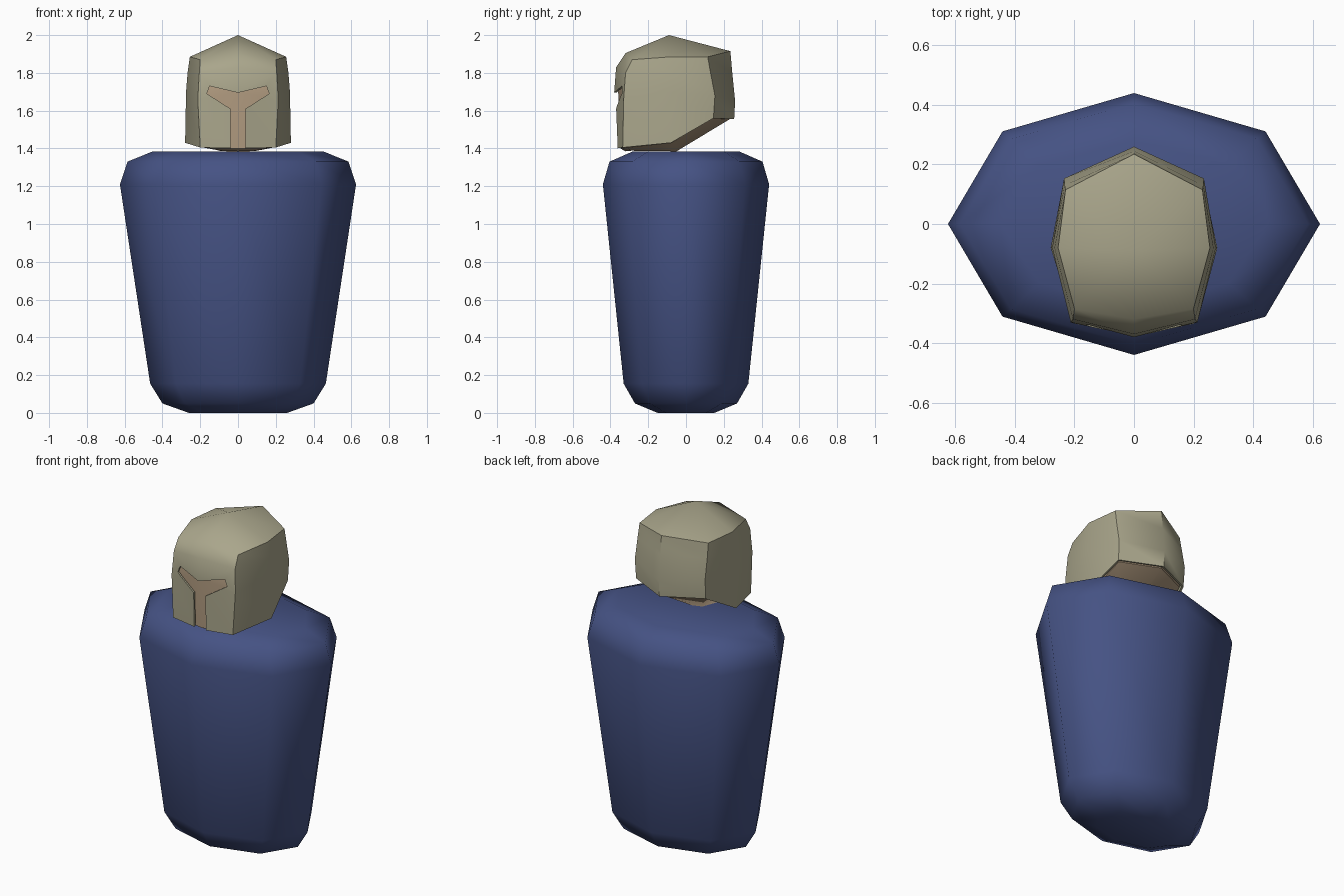
import bpy, bmesh, math

if "Cube" in bpy.data.objects:
    bpy.data.objects.remove(bpy.data.objects["Cube"])


def material(name, col):
    m = bpy.data.materials.new(name)
    m.diffuse_color = (*col, 1)
    m.use_nodes = True
    m.node_tree.nodes["Principled BSDF"].inputs["Base Color"].default_value = m.diffuse_color
    return m


def make_object(name, bm, mat=None):
    bmesh.ops.recalc_face_normals(bm, faces=bm.faces)
    me = bpy.data.meshes.new(name)
    bm.to_mesh(me)
    bm.free()
    ob = bpy.data.objects.new(name, me)
    bpy.context.collection.objects.link(ob)
    if mat:
        me.materials.append(mat)
    return ob


def smooth(ob, angle):
    bpy.ops.object.select_all(action='DESELECT')
    ob.select_set(True)
    bpy.context.view_layer.objects.active = ob
    bpy.ops.object.shade_smooth_by_angle(angle=math.radians(angle))


def loft(rings, apex=None, cap_bottom=True, cap_top=True):
    """Skin closed rings listed from top to bottom."""
    bm = bmesh.new()
    rows = [[bm.verts.new(p) for p in r] for r in rings]
    n = len(rows[0])
    for a, b in zip(rows, rows[1:]):
        for i in range(n):
            j = (i + 1) % n
            bm.faces.new((a[i], a[j], b[j], b[i]))
    if apex:
        v = bm.verts.new(apex)
        for i in range(n):
            bm.faces.new((v, rows[0][(i + 1) % n], rows[0][i]))
    elif cap_top:
        bm.faces.new(rows[0])
    if cap_bottom:
        bm.faces.new(rows[-1])
    return bm


def mirrored(half):
    """Half ring (front to back, x >= 0) to a full ring."""
    return half + [(-x, y, z) for x, y, z in reversed(half[1:-1])]


blue = material("blue_cloth", (0.06, 0.085, 0.23))
khaki = material("khaki_metal", (0.40, 0.38, 0.26))
tan = material("tan_skin", (0.43, 0.32, 0.21))

# Body: tapered eight-sided torso, (x radius, y radius, z)
profile = [(.45, .28, 1.385), (.585, .405, 1.33), (.625, .44, 1.21),
           (.465, .33, .155), (.40, .27, .05), (.26, .15, 0)]
rings = [[(rx * math.cos(k * math.pi / 4), ry * math.sin(k * math.pi / 4), z)
          for k in range(8)] for rx, ry, z in profile]
body = make_object("body", loft(rings), blue)
smooth(body, 65)

# Helmet: half rings running from front centre to back centre
rows = [
    [(0, -.32, 1.905), (.20, -.285, 1.87), (.255, -.08, 1.885), (.23, .115, 1.885), (0, .235, 1.915)],
    [(0, -.37, 1.83), (.205, -.32, 1.80), (.267, -.08, 1.80), (.233, .13, 1.80), (0, .245, 1.80)],
    [(0, -.38, 1.70), (.213, -.33, 1.66), (.275, -.08, 1.70), (.235, .153, 1.68), (0, .26, 1.65)],
    [(0, -.368, 1.40), (.20, -.335, 1.405), (.28, -.08, 1.43), (.232, .145, 1.56), (0, .255, 1.555)],
]
helmet = make_object("helmet", loft([mirrored(r) for r in rows], apex=(0, -.09, 2.0), cap_bottom=False), khaki)
mod = helmet.modifiers.new("thickness", 'SOLIDIFY')
mod.thickness = .012
mod.offset = -1

# Visor opening cut through the helmet front
right = [(.15, 1.73), (.165, 1.69), (.04, 1.61), (.04, 1.3)]
outline = [(0, 1.695)] + right + [(-x, z) for x, z in reversed(right)]
bm = bmesh.new()
face = bm.faces.new([bm.verts.new((x, -.5, z)) for x, z in outline])
ext = bmesh.ops.extrude_face_region(bm, geom=[face])
bmesh.ops.translate(bm, vec=(0, .25, 0),
                    verts=[g for g in ext["geom"] if isinstance(g, bmesh.types.BMVert)])
cutter = make_object("visor_cutter", bm)
cutter.hide_render = True
cut = helmet.modifiers.new("visor", 'BOOLEAN')
cut.operation = 'DIFFERENCE'
cut.solver = 'EXACT'
cut.object = cutter
bpy.context.view_layer.objects.active = helmet
for name in ("thickness", "visor"):
    bpy.ops.object.modifier_apply(modifier=name)
bpy.data.objects.remove(cutter)
smooth(helmet, 50)

# Head: follows the helmet just inside, closing to a small neck base
inner = [[(x * .93, -.08 + (y + .08) * .93, z - .01 * (i == 0)) for x, y, z in r]
         for i, r in enumerate(rows)]
neck = [(0, -.32, 1.385), (.09, -.29, 1.388), (.10, -.16, 1.388), (.06, -.07, 1.385), (0, -.05, 1.385)]
head = make_object("head", loft([mirrored(r) for r in inner + [neck]], apex=(0, -.09, 1.96)), tan)
smooth(head, 50)
